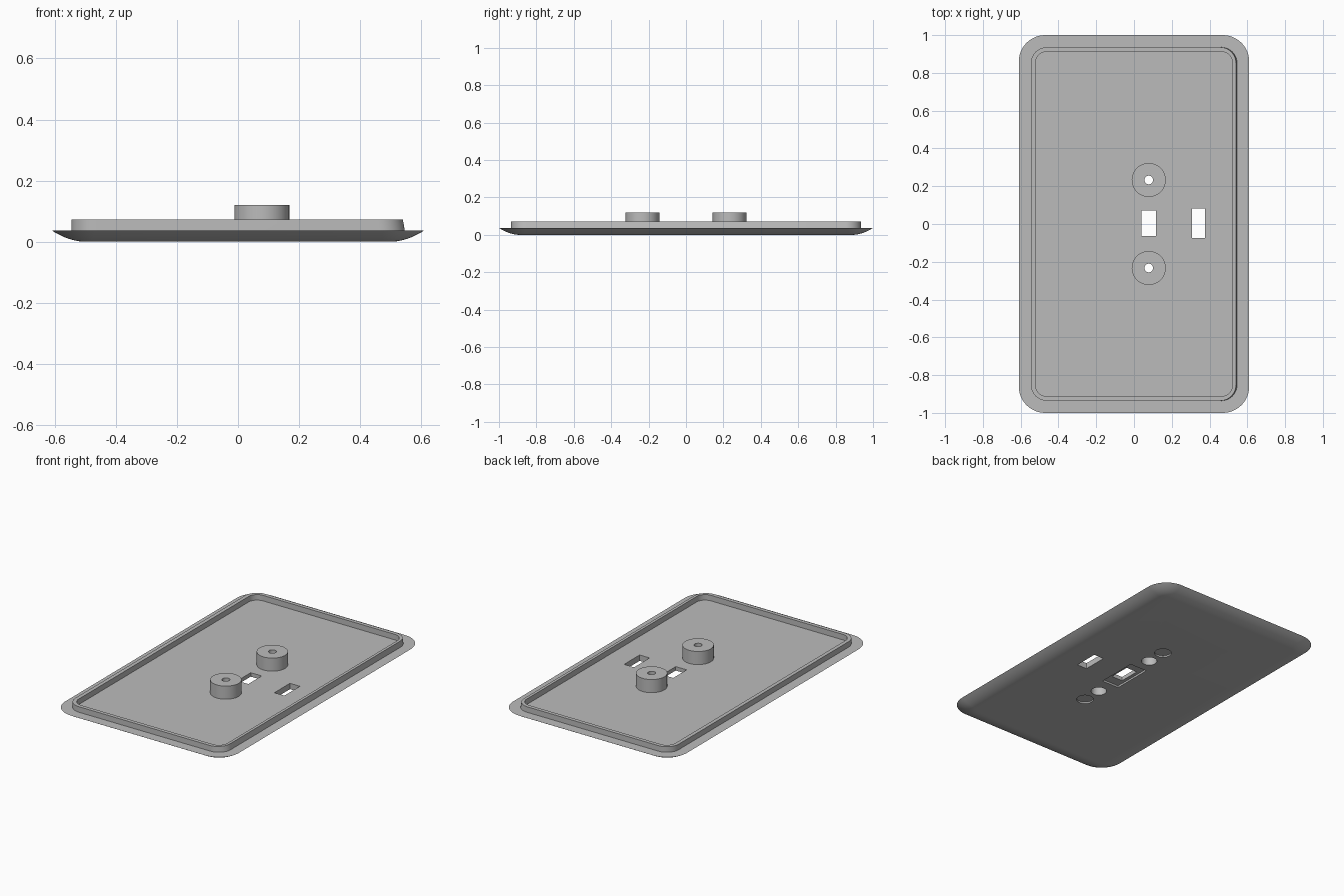
import bpy, bmesh, math
from mathutils import Matrix

cube = bpy.data.objects.get("Cube")
if cube:
    bpy.data.objects.remove(cube, do_unlink=True)

HALF_X, HALF_Y, CORNER = 0.61, 1.0, 0.14
FLOOR, RIM_TOP, BOSS_TOP = 0.037, 0.072, 0.12
AXIS_X, SCREW_Y = 0.078, 0.233

grey = bpy.data.materials.new("plain_grey")
grey.use_nodes = True
colour = (0.5, 0.5, 0.5, 1)
grey.diffuse_color = colour
grey.node_tree.nodes["Principled BSDF"].inputs["Base Color"].default_value = colour


def make_object(name, bm):
    bmesh.ops.recalc_face_normals(bm, faces=bm.faces)
    mesh = bpy.data.meshes.new(name)
    bm.to_mesh(mesh)
    bm.free()
    mesh.materials.append(grey)
    obj = bpy.data.objects.new(name, mesh)
    bpy.context.collection.objects.link(obj)
    return obj


def rounded_ring(bm, inset, z, radius, steps=12):
    """Rounded rectangle of vertices, inset from the plate outline."""
    hx, hy = HALF_X - inset - radius, HALF_Y - inset - radius
    ring = []
    for quarter, (sx, sy) in enumerate([(1, 1), (-1, 1), (-1, -1), (1, -1)]):
        for i in range(steps + 1):
            a = math.pi / 2 * (quarter + i / steps)
            ring.append(bm.verts.new((sx * hx + radius * math.cos(a),
                                      sy * hy + radius * math.sin(a), z)))
    return ring


def cylinder(name, y, radius, z0, z1):
    bm = bmesh.new()
    bmesh.ops.create_cone(bm, cap_ends=True, segments=48, radius1=radius,
                          radius2=radius, depth=z1 - z0,
                          matrix=Matrix.Translation((AXIS_X, y, (z0 + z1) / 2)))
    return make_object(name, bm)


def box(name, x, y, width, length, z0, z1):
    bm = bmesh.new()
    bmesh.ops.create_cube(bm, size=1, matrix=Matrix.Translation((x, y, (z0 + z1) / 2))
                          @ Matrix.Diagonal((width, length, z1 - z0, 1)))
    return make_object(name, bm)


def combine(target, tool, operation):
    """Apply a boolean and discard the tool."""
    tool.hide_render = True
    mod = target.modifiers.new(operation.title(), 'BOOLEAN')
    mod.operation, mod.solver, mod.object = operation, 'EXACT', tool
    bpy.context.view_layer.objects.active = target
    bpy.ops.object.modifier_apply(modifier=mod.name)
    bpy.data.objects.remove(tool, do_unlink=True)


# Plate: rounded underside edge, flat flange, raised rim and inner floor
bm = bmesh.new()
rings = []
for i in range(11):
    t = 1 - i / 10
    rings.append(rounded_ring(bm, 0.11 * t, FLOOR * (1 - t) ** 1.9, CORNER - 0.11 * t))
rings.append(rounded_ring(bm, 0.064, FLOOR, 0.085))
rim_top = rounded_ring(bm, 0.064, RIM_TOP, 0.085)
rings.append(rim_top)
rings.append(rounded_ring(bm, 0.088, RIM_TOP, 0.06))
rings.append(rounded_ring(bm, 0.088, FLOOR, 0.06))
for v in rim_top:  # slight draft on the rim's left wall
    if v.co.x > 0.4:
        v.co.x -= 0.006
for low, high in zip(rings, rings[1:]):
    for i in range(len(low)):
        j = (i + 1) % len(low)
        bm.faces.new((low[i], low[j], high[j], high[i]))
bm.faces.new(rings[0])
bm.faces.new(rings[-1])
plate = make_object("cover_plate", bm)

# Screw bosses, counterbores, through holes and blind round recesses
for side in (-1, 1):
    y = side * SCREW_Y
    combine(plate, cylinder("boss", y, 0.09, 0.02, BOSS_TOP), 'UNION')
    combine(plate, cylinder("counterbore", y, 0.046, -0.05, 0.09), 'DIFFERENCE')
    combine(plate, cylinder("screw_hole", y, 0.023, 0.05, 0.2), 'DIFFERENCE')
    combine(plate, cylinder("round_recess", side * 0.36, 0.05, -0.05, 0.01), 'DIFFERENCE')

# Centre slot with its underside recess, and the side slot
combine(plate, box("slot_recess", AXIS_X, 0.004, 0.12, 0.26, -0.05, 0.012), 'DIFFERENCE')
combine(plate, box("centre_slot", AXIS_X, 0.004, 0.077, 0.135, -0.05, 0.2), 'DIFFERENCE')
combine(plate, box("side_slot", 0.342, 0.004, 0.07, 0.156, -0.05, 0.2), 'DIFFERENCE')

# Smooth curved walls, crisp edges
bpy.ops.object.select_all(action='DESELECT')
plate.select_set(True)
bpy.context.view_layer.objects.active = plate
bpy.ops.object.shade_smooth_by_angle(angle=math.radians(30))
